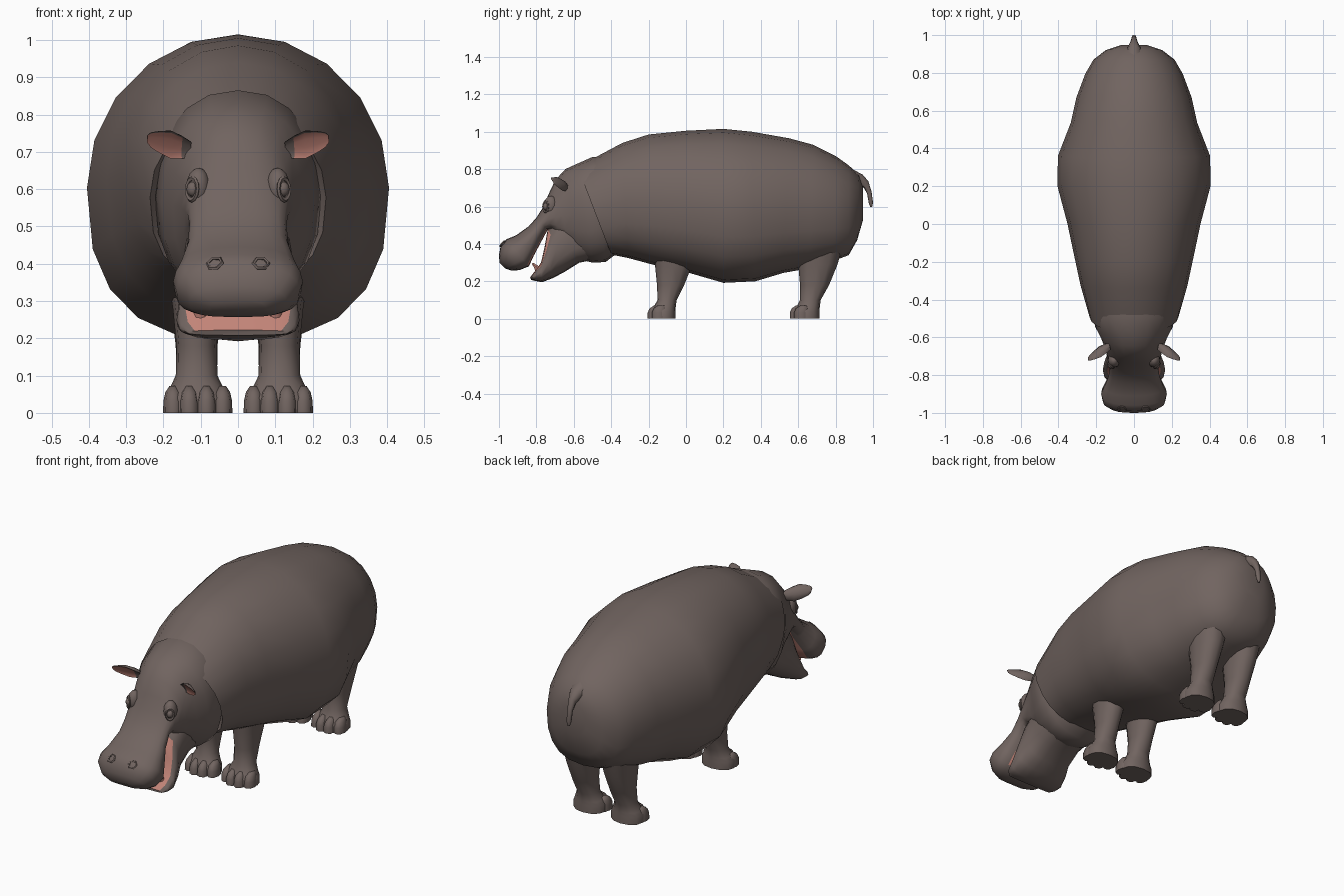
import bpy, bmesh, math
from mathutils import Vector

if "Cube" in bpy.data.objects:
    bpy.data.objects.remove(bpy.data.objects["Cube"])


def material(name, rgb):
    m = bpy.data.materials.new(name)
    m.diffuse_color = (*rgb, 1)
    m.use_nodes = True
    m.node_tree.nodes["Principled BSDF"].inputs["Base Color"].default_value = m.diffuse_color
    return m


SKIN = material("grey_skin", (0.165, 0.128, 0.117))
PINK = material("pink_flesh", (0.55, 0.235, 0.19))


def spow(v, e):
    return math.copysign(abs(v) ** e, v)


def loft(name, rings, pink=None, angle=50):
    """Skin a list of point rings; pink(i, k) picks the pink faces."""
    bm = bmesh.new()
    vs = [[bm.verts.new(p) for p in r] for r in rings]
    n = len(vs[0])
    for i in range(len(vs) - 1):
        for k in range(n):
            j = (k + 1) % n
            f = bm.faces.new((vs[i][k], vs[i][j], vs[i + 1][j], vs[i + 1][k]))
            f.material_index = int(bool(pink and pink(i, k)))
    bm.faces.new(vs[0])
    bm.faces.new(vs[-1])
    bmesh.ops.recalc_face_normals(bm, faces=bm.faces)
    me = bpy.data.meshes.new(name)
    bm.to_mesh(me)
    bm.free()
    return finish(bpy.data.objects.new(name, me), angle, True)


def finish(ob, angle=50, link=False):
    if link:
        bpy.context.collection.objects.link(ob)
    ob.data.materials.append(SKIN)
    ob.data.materials.append(PINK)
    ob.data.shade_smooth()
    ob.data.set_sharp_from_angle(angle=math.radians(angle))
    return ob


def oval(st, n, e, cx=0.0):
    """Ring through two side-profile points (y, z), (y, z) with a half width.
    e holds the roundness of the upper and lower half."""
    y1, z1, y2, z2, w = st[:5]
    e = st[5] if len(st) > 5 else e
    ring = []
    for k in range(n):
        a = 2 * math.pi * k / n
        c, s = math.cos(a), math.sin(a)
        q = e[0] if c > 0 else e[1]
        c, s = spow(c, q), spow(s, q)
        ring.append(Vector((cx + w * s, (y1 + y2) / 2 + (y1 - y2) / 2 * c,
                            (z1 + z2) / 2 + (z1 - z2) / 2 * c)))
    return ring


def oval_loft(name, stations, n=20, e=(.9, .9), cx=0.0, pink=None, angle=50):
    return loft(name, [oval(s, n, e, cx) for s in stations], pink, angle)


# Barrel body: blends into the head on top, ends in a fold under the neck
oval_loft("body", [
    (-.50, .80, -.35, .39, .18), (-.58, .812, -.40, .343, .236), (-.34, .94, -.31, .325, .283),
    (-.20, .985, -.18, .29, .312), (0, 1.005, 0, .25, .352), (.20, 1.015, .20, .192, .405),
    (.35, 1.0, .37, .20, .403), (.55, .965, .52, .245, .335), (.68, .93, .66, .27, .305),
    (.80, .87, .79, .31, .258), (.87, .82, .87, .34, .215), (.925, .77, .915, .42, .15),
    (.947, .70, .947, .53, .07)], 20, (1.0, .78), angle=60)

# Head and upper muzzle, with a pink palate
MUZZLE = (.85, .62)
oval_loft("head", [
    (-.40, .86, -.33, .38, .17), (-.50, .865, -.43, .303, .223), (-.59, .825, -.50, .30, .205),
    (-.645, .80, -.56, .315, .175), (-.70, .74, -.62, .36, .152), (-.735, .665, -.67, .42, .142),
    (-.765, .595, -.71, .47, .135), (-.80, .54, -.74, .475, .13), (-.84, .495, -.775, .41, .135),
    (-.91, .445, -.815, .335, .157, MUZZLE), (-.96, .425, -.84, .28, .174, MUZZLE),
    (-.99, .395, -.89, .26, .165, MUZZLE), (-1.0, .34, -.93, .257, .13, MUZZLE),
    (-.997, .30, -.965, .268, .075, MUZZLE)], 20, (.9, .85),
    pink=lambda i, k: 6 <= i <= 9 and 7 < k < 12)

# Lower jaw with a pink mouth floor
oval_loft("lower_jaw", [
    (-.55, .60, -.47, .32, .15), (-.68, .54, -.57, .30, .142), (-.738, .485, -.65, .25, .142),
    (-.757, .38, -.71, .218, .158), (-.775, .30, -.77, .195, .165), (-.81, .252, -.81, .203, .157),
    (-.833, .222, -.829, .208, .135)], 20, (.72, .75),
    pink=lambda i, k: i >= 2 and (k < 3 or k > 16))

# Tail
oval_loft("tail", [
    (.89, .80, .86, .70, .055), (.945, .77, .925, .715, .034), (.975, .735, .95, .70, .02),
    (.992, .68, .968, .67, .014), (1.0, .62, .977, .62, .013), (.995, .597, .985, .597, .006)], 8)

FRONT = [(-.18, .42, .05, .42, .085), (-.165, .28, .03, .28, .064), (-.155, .18, -.01, .18, .054),
         (-.152, .10, -.05, .10, .056), (-.175, .06, -.055, .06, .075), (-.185, .04, -.055, .04, .088),
         (-.185, 0, -.055, 0, .088)]
REAR = [(.585, .43, .85, .43, .09), (.60, .29, .81, .29, .07), (.61, .18, .765, .18, .056),
        (.61, .10, .72, .10, .055), (.59, .06, .715, .06, .075), (.575, .04, .715, .04, .086),
        (.575, 0, .715, 0, .086)]


def sphere(name, loc, scale):
    bpy.ops.mesh.primitive_uv_sphere_add(segments=12, ring_count=8, radius=1, location=loc)
    ob = bpy.context.object
    ob.name, ob.scale = name, scale
    return finish(ob, 80)


def rim(name, loc, normal, r, minor, sides):
    bpy.ops.mesh.primitive_torus_add(location=loc, major_radius=r, minor_radius=minor,
                                     major_segments=sides, minor_segments=5)
    ob = bpy.context.object
    ob.name = name
    ob.rotation_euler = Vector(normal).to_track_quat('Z', 'Y').to_euler()
    return finish(ob, 60)


head = bpy.data.objects["head"]
for side, tag in ((-1, "left"), (1, "right")):
    # Legs with four low toes each
    for part, sts, toe_y in (("front", FRONT, -.205), ("rear", REAR, .555)):
        oval_loft(f"{part}_leg_{tag}", sts, 12, (.9, .9), side * .111)
        for t, dx in enumerate((-.066, -.023, .023, .066)):
            y = toe_y + (.022 if t in (0, 3) else 0)
            oval_loft(f"{part}_toe_{tag}_{t + 1}", [
                (y + .035, .072, y + .07, .072, .010), (y + .010, .055, y + .08, .055, .021),
                (y, .032, y + .08, .032, .026), (y, 0, y + .08, 0, .027)], 8, (.85, .85),
                side * (.108 + dx), angle=70)

    # Leaf-shaped ear tilted forward and down, pink inside
    base, tip = Vector((.125, -.652, .705)), Vector((.243, -.715, .735))
    up = Vector((-.05, -.55, .83)).normalized()
    out = (tip - base).normalized().cross(up).normalized()
    if out.y > 0:
        out = -out
    rings = []
    for t, h, th in ((0, .024, .024), (.2, .035, .030), (.45, .044, .028),
                     (.7, .036, .018), (.92, .024, .010), (1, .012, .004)):
        ring = []
        for k in range(10):
            a = 2 * math.pi * k / 10
            s = math.sin(a)
            depth = th * s * (1 if s < 0 else -.25)
            p = base.lerp(tip, t) + up * (h * math.cos(a)) + out * depth
            ring.append(Vector((p.x * side, p.y, p.z)))
        rings.append(ring)
    loft(f"ear_{tag}", rings, lambda i, k: i >= 1 and 1 <= k < 5, 60)

    # Brow bulge, eyeball and slanted eyelid
    sphere(f"brow_{tag}", (side * .106, -.722, .605), (.033, .038, .052))
    d = Vector((side * .68, -.73, .05)).normalized()
    c = Vector((side * .121, -.748, .60))
    sphere(f"eye_{tag}", c, (.017, .017, .020))
    lid = rim(f"eyelid_{tag}", c + d * .003, d, .023, .006, 12)
    lid.scale = (.85, 1.25, 1)

    # Nostril on the muzzle surface
    hit, loc, nor, _ = head.closest_point_on_mesh(Vector((side * .063, -.99, .412)))
    rim(f"nostril_{tag}", loc, nor, .02, .005, 6)

    # Pink lower tusk
    oval_loft(f"lower_tusk_{tag}", [(-.80, .225, -.765, .235, .02), (-.81, .27, -.785, .28, .017),
                                    (-.825, .295, -.815, .298, .005)], 8, (1, 1), side * .1,
              lambda i, k: True)
